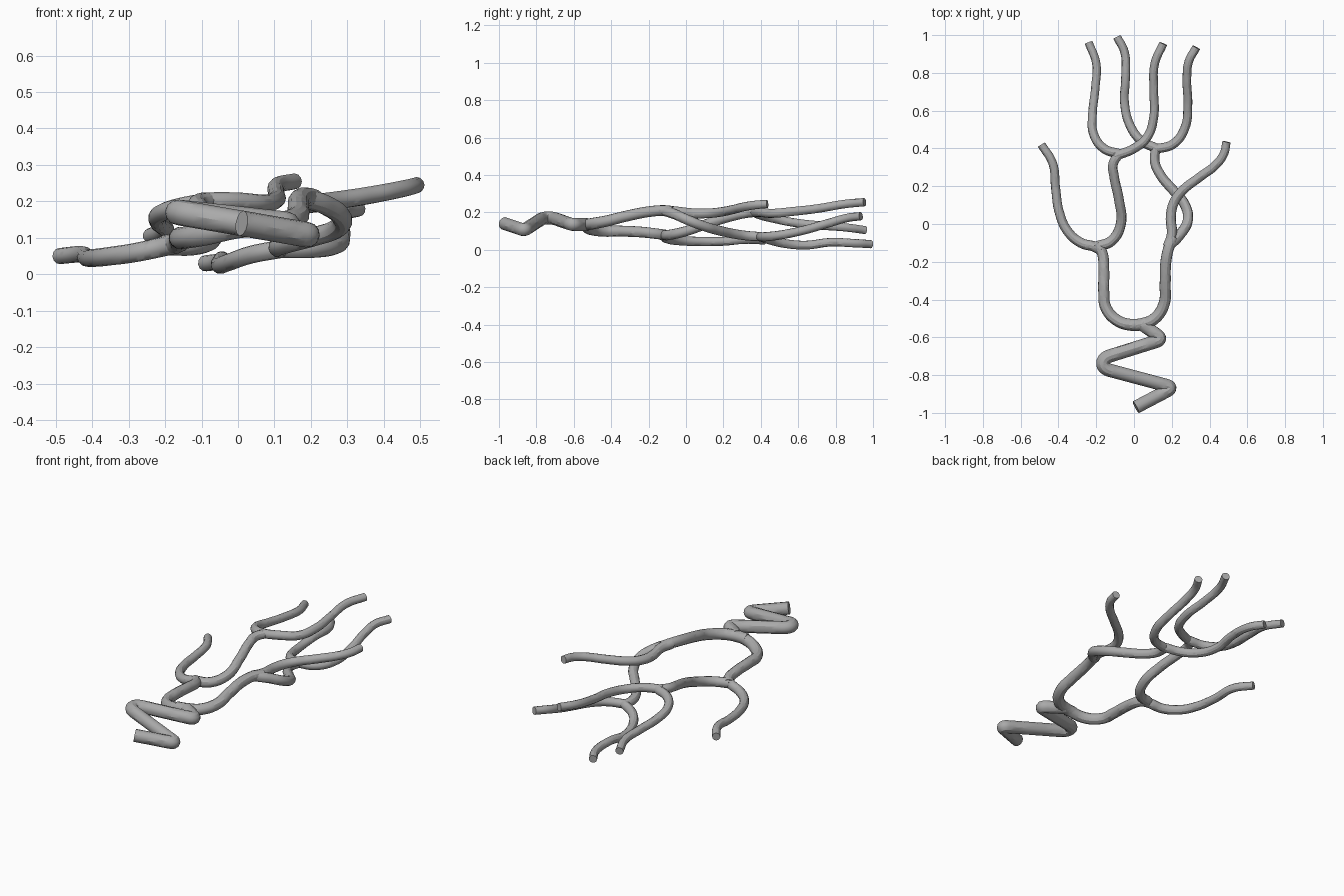
import bpy
from mathutils import Vector

default_cube = bpy.data.objects.get("Cube")
if default_cube:
    bpy.data.objects.remove(default_cube, do_unlink=True)

# One plain grey for every tube
grey = bpy.data.materials.new("matte_grey")
grey.use_nodes = True
colour = (0.4, 0.4, 0.4, 1)
grey.diffuse_color = colour
shader = next(n for n in grey.node_tree.nodes if n.type == "BSDF_PRINCIPLED")
shader.inputs["Base Color"].default_value = colour
shader.inputs["Roughness"].default_value = 0.8


def to_vectors(points):
    """Path points are written in hundredths of a unit."""
    return [Vector(point) / 100 for point in points]


def new_path(name, count):
    """Empty curve object whose round bevel makes a capped tube."""
    curve = bpy.data.curves.new(name, "CURVE")
    curve.dimensions = "3D"
    curve.bevel_depth = 1
    curve.bevel_resolution = 4
    curve.resolution_u = 8
    curve.use_fill_caps = True
    curve.materials.append(grey)
    tube = bpy.data.objects.new(name, curve)
    bpy.context.collection.objects.link(tube)
    spline = curve.splines.new("BEZIER")
    spline.bezier_points.add(count - 1)
    spline.use_smooth = True
    return tube, spline


def to_mesh(tube):
    """Turn the curve into a mesh with smooth sides and sharp cap rims."""
    bpy.ops.object.select_all(action="DESELECT")
    tube.select_set(True)
    bpy.context.view_layer.objects.active = tube
    bpy.ops.object.convert(target="MESH")
    bpy.ops.object.shade_smooth_by_angle()


def bent_tube(name, points, radius, bend):
    """Straight runs joined by tight rounded corners."""
    path = to_vectors(points)
    nodes = [(path[0], path[0], path[0])]
    for before, corner, after in zip(path, path[1:], path[2:]):
        for other, first in ((before, True), (after, False)):
            away = (other - corner)
            step = away.normalized() * min(bend, away.length * 0.45)
            point, inner, outer = corner + step, corner + step * 0.4, corner + step * 1.3
            nodes.append((point, outer, inner) if first else (point, inner, outer))
    nodes.append((path[-1], path[-1], path[-1]))
    tube, spline = new_path(name, len(nodes))
    for knot, (point, left, right) in zip(spline.bezier_points, nodes):
        knot.handle_left_type = knot.handle_right_type = "FREE"
        knot.co, knot.handle_left, knot.handle_right = point, left, right
        knot.radius = radius
    to_mesh(tube)


def flowing_tube(name, points, start_radius, end_radius):
    """Smooth tapering tube through the given points."""
    path = to_vectors(points)
    tube, spline = new_path(name, len(path))
    for i, (knot, point) in enumerate(zip(spline.bezier_points, path)):
        knot.handle_left_type = knot.handle_right_type = "AUTO"
        knot.co = point
        blend = i / (len(path) - 1)
        knot.radius = start_radius + (end_radius - start_radius) * blend
    to_mesh(tube)


# Tube radii from the thick trunk to the thin tips
TRUNK, LIMB, BRANCH, TIP = 0.035, 0.032, 0.028, 0.022

# Zigzag trunk
bent_tube("zigzag_trunk", [
    (1, -97, 14), (21, -86.5, 10.5), (-16.5, -76.5, 17), (-16.5, -71, 17),
    (15.5, -61, 13.5), (4, -53, 13.5)], TRUNK, 0.04)

# First fork: a low limb on the right side, a high one on the left side
flowing_tube("right_limb", [
    (5, -53, 13.5), (0, -53.5, 13), (-9, -51, 11), (-15, -44, 10),
    (-16, -36, 10), (-16, -24, 9.5), (-17, -15, 8.5), (-20, -11, 8)], LIMB, BRANCH)
flowing_tube("left_limb", [
    (-2, -53.5, 13), (4, -53, 13.5), (11, -50, 14), (16, -42, 15.5),
    (16.5, -32, 18), (17, -19, 20.5), (19, -11, 21), (21, -7, 20.5)], LIMB, BRANCH)

# Second fork on the right side
flowing_tube("right_outer_branch", [
    (-17, -14, 8.5), (-21, -12, 7.5), (-28, -10, 6), (-35, -4, 5),
    (-39.5, 6, 4.5), (-41.5, 19, 4.5), (-43, 32, 5.5), (-49, 42, 5)], BRANCH, TIP)
flowing_tube("right_inner_branch", [
    (-20, -12, 8), (-12, -9, 8), (-7, 0, 10), (-8, 13, 14.5),
    (-10.5, 25, 18), (-11, 32, 19.5), (-8, 37, 20)], BRANCH, TIP + 0.003)

# Second fork on the left side, crossing over itself
flowing_tube("left_outer_branch", [
    (18, -12, 21), (20, -6, 20.5), (19.5, 4, 19.5), (21, 11, 19.5), (25, 17, 20),
    (35, 25, 21.5), (43, 31, 23), (47.5, 37, 24), (49, 43.5, 24.5)], BRANCH, TIP)
flowing_tube("left_inner_branch", [
    (18, -12, 21), (24, -6, 19), (28.5, 2, 15.5), (27, 10, 12.5), (21.5, 17, 10.5),
    (14, 26, 8.5), (11, 33, 7.5), (11.5, 40, 7)], BRANCH, TIP + 0.003)

# Third forks: four slender tips
flowing_tube("right_far_tip", [
    (-7, 37, 20), (-16, 40, 18.5), (-21.5, 48, 16.5), (-22, 58, 14.5),
    (-20.5, 72, 13), (-20, 85, 12), (-24, 96, 10.5)], TIP + 0.003, TIP)
flowing_tube("left_middle_tip", [
    (-10, 36, 20), (0, 40, 20), (7, 46, 19.5), (10.5, 57, 20.5),
    (10.5, 70, 22), (11, 85, 24.5), (15.5, 95.5, 25.5)], TIP + 0.003, TIP)
flowing_tube("right_middle_tip", [
    (12, 40, 7), (4, 44, 5.5), (-2, 52, 3.5), (-5, 64, 2.5),
    (-4.5, 77, 4), (-5, 91, 3.5), (-9, 99, 3)], TIP + 0.003, TIP)
flowing_tube("left_far_tip", [
    (11, 39.5, 7), (21, 42.5, 7), (27, 51, 8), (28.5, 63, 10.5),
    (28, 77, 14.5), (29, 86, 17), (33, 93.5, 18)], TIP + 0.003, TIP)
